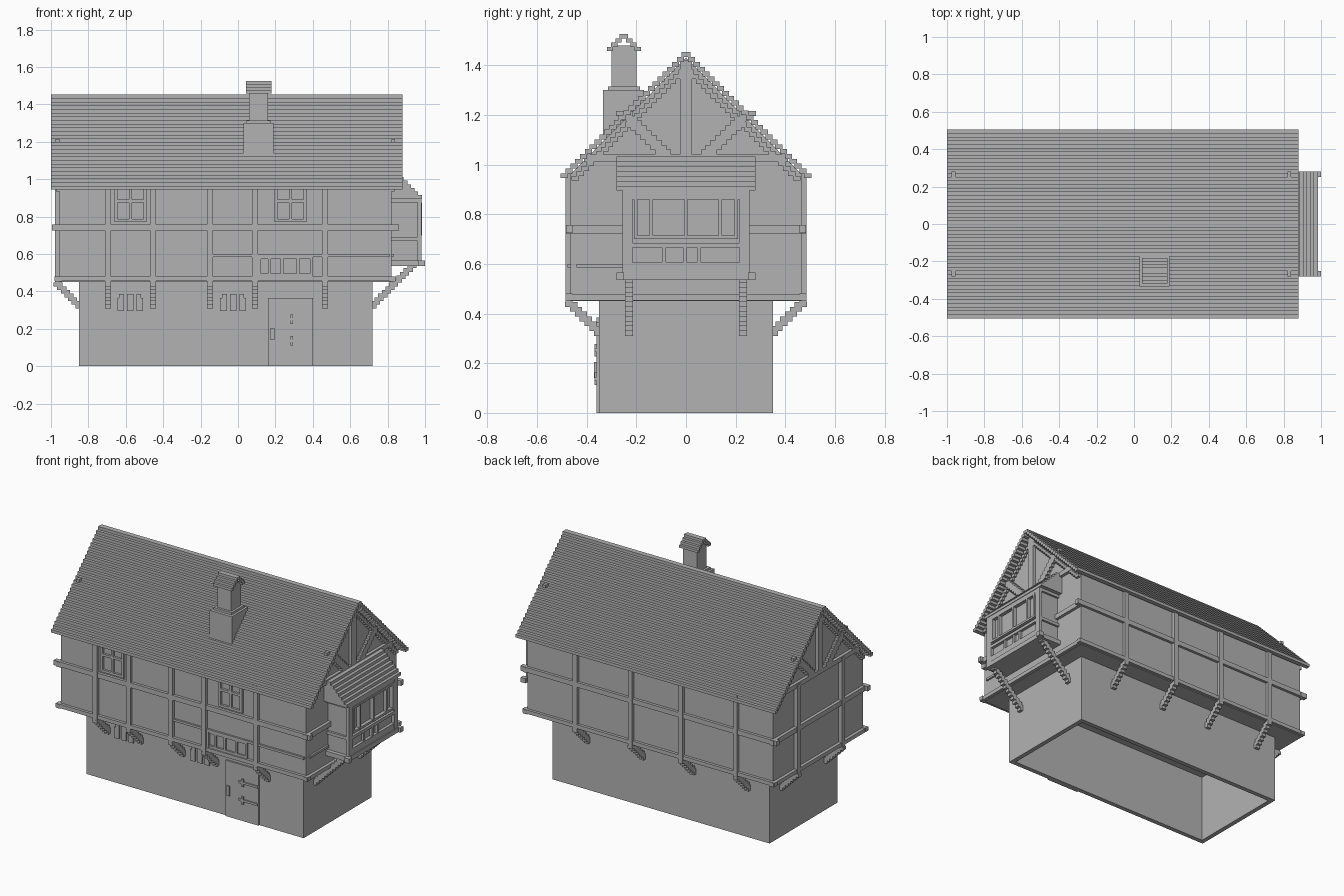
import bpy
import bmesh
from mathutils import Vector

default_cube = bpy.data.objects.get("Cube")
if default_cube:
    bpy.data.objects.remove(default_cube, do_unlink=True)

grey = bpy.data.materials.new("plain grey")
grey.use_nodes = True
colour = (0.45, 0.45, 0.45, 1)
grey.diffuse_color = colour
grey.node_tree.nodes["Principled BSDF"].inputs["Base Color"].default_value = colour

STEP = 0.0195            # height of one roof course or strut step
FLOOR, EAVE = 0.45, 0.945
GROUND_FRONT, GROUND_EAST, GROUND_WEST = 0.35, 0.72, 0.85
WALL_FRONT, WALL_EAST, WALL_WEST = 0.466, 0.82, 0.955
BEAM = 0.02              # how far timbers stand proud


def finish(name, bm):
    bmesh.ops.recalc_face_normals(bm, faces=bm.faces)
    mesh = bpy.data.meshes.new(name)
    bm.to_mesh(mesh)
    bm.free()
    mesh.materials.append(grey)
    obj = bpy.data.objects.new(name, mesh)
    bpy.context.collection.objects.link(obj)
    return obj


def part(name, boxes):
    """One object made of boxes (x0, x1, y0, y1, z0, z1)."""
    bm = bmesh.new()
    for x0, x1, y0, y1, z0, z1 in boxes:
        cube = bmesh.ops.create_cube(bm, size=1)["verts"]
        bmesh.ops.scale(bm, vec=Vector((x1 - x0, y1 - y0, z1 - z0)), verts=cube)
        bmesh.ops.translate(bm, vec=Vector((x0 + x1, y0 + y1, z0 + z1)) / 2, verts=cube)
    return finish(name, bm)


def on_side(side, a0, a1, out0, out1, z0, z1):
    """Box on one side, from its run along the wall and distance outwards."""
    if side == "front":
        return (a0, a1, -out1, -out0, z0, z1)
    if side == "back":
        return (a0, a1, out0, out1, z0, z1)
    if side == "east":
        return (out0, out1, a0, a1, z0, z1)
    return (-out1, -out0, a0, a1, z0, z1)


def extrude_profile(name, points, x0, x1):
    bm = bmesh.new()
    face = bm.faces.new([bm.verts.new((x0, y, z)) for y, z in points])
    new = bmesh.ops.extrude_face_region(bm, geom=[face])["geom"]
    verts = [v for v in new if isinstance(v, bmesh.types.BMVert)]
    bmesh.ops.translate(bm, vec=(x1 - x0, 0, 0), verts=verts)
    return finish(name, bm)


def strut(side, centre, base, steps):
    return [on_side(side, centre - 0.016, centre + 0.016,
                    max(base - 0.01, base + (i - 1.5) * STEP), base + (i + 1) * STEP,
                    0.31 + i * STEP, 0.31 + (i + 1) * STEP) for i in range(steps)]


def frame(side, a0, a1, z0, z1, out0, out1, bar, posts=(), rails=()):
    """Rectangular frame with extra upright and level bars."""
    boxes = [on_side(side, p, p + bar, out0, out1, z0, z1) for p in (a0, a1 - bar, *posts)]
    boxes += [on_side(side, a0, a1, out0, out1 - 0.001, z, z + bar) for z in (z0, z1 - bar, *rails)]
    return boxes


# Hollow ground storey
T = 0.03
part("ground_walls", [
    on_side(s, -GROUND_WEST, GROUND_EAST, GROUND_FRONT - T, GROUND_FRONT, 0, FLOOR)
    for s in ("front", "back")] + [
    on_side("east", T - GROUND_FRONT, GROUND_FRONT - T, GROUND_EAST - T, GROUND_EAST, 0, FLOOR),
    on_side("west", T - GROUND_FRONT, GROUND_FRONT - T, GROUND_WEST - T, GROUND_WEST, 0, FLOOR)])

# Upper storey with both gables
extrude_profile("upper_storey", [
    (-WALL_FRONT, FLOOR), (WALL_FRONT, FLOOR), (WALL_FRONT, 0.96),
    (0, 1.43), (-WALL_FRONT, 0.96)], -WALL_WEST, WALL_EAST)

# Stepped roof courses
courses = []
for i in range(26):
    outer = 0.505 - i * STEP
    inner = max(0, outer - 1.5 * STEP)
    z = EAVE + i * STEP
    courses += [on_side(s, -1, 0.88, inner, outer, z, z + STEP) for s in ("front", "back")]
part("roof", courses)

# Level beams, crossing at the corners
beams = []
for z0, z1, reach in ((0.455, 0.48, 0.025), (0.725, 0.757, 0.04)):
    for s in ("front", "back"):
        beams.append(on_side(s, -WALL_WEST - reach, WALL_EAST + reach,
                             WALL_FRONT - 0.01, WALL_FRONT + BEAM - 0.002, z0, z1))
    for s, wall in (("east", WALL_EAST), ("west", WALL_WEST)):
        beams.append(on_side(s, -WALL_FRONT - BEAM, WALL_FRONT + BEAM,
                             wall - 0.01, wall + BEAM, z0 - 0.003, z1 - 0.003))
beams.append(on_side("front", -0.135, 0.81, WALL_FRONT, WALL_FRONT + 0.012, 0.585, 0.6))
beams.append(on_side("east", -0.44, -0.25, WALL_EAST, WALL_EAST + 0.012, 0.585, 0.6))
part("level_beams", beams)

# Posts with stepped struts beneath
posts, struts = [], []
for s, places in (("front", (-0.695, -0.455, -0.15, 0.09, 0.465)),
                  ("back", (-0.695, -0.3, 0.065, 0.465))):
    for p in places:
        posts.append(on_side(s, p - 0.016, p + 0.016, WALL_FRONT - 0.01,
                             WALL_FRONT + BEAM, 0.44, 0.98))
        struts += strut(s, p, GROUND_FRONT, 7)
for p in (-0.23, 0.23):
    posts.append(on_side("west", p - 0.016, p + 0.016, WALL_WEST - 0.01,
                         WALL_WEST + BEAM + 0.003, 0.44, 1.03))
    struts += strut("west", p, GROUND_WEST, 7)
    struts += strut("east", p, GROUND_EAST, 12)
part("posts", posts)
part("struts", struts)

# Gable timbers: tie beam, king post and stepped braces
for s, wall in (("east", WALL_EAST), ("west", WALL_WEST)):
    out = wall + BEAM
    timbers = [on_side(s, -0.41, 0.41, wall, out, 1.01, 1.04),
               on_side(s, -0.025, 0.025, wall, out, 1.04, 1.42)]
    for i in range(9):
        near, z = 0.06 + i * STEP, 1.04 + i * STEP
        for a, b in ((near, near + 0.065), (-near - 0.065, -near)):
            timbers.append(on_side(s, a, b, wall, out, z, z + STEP))
    for i in range(23):
        a, z = 0.45 - i * STEP, 0.935 + i * STEP
        timbers += [on_side(s, a - 0.02, a + 0.01, wall, out - 0.002, z, z + STEP),
                    on_side(s, -a - 0.01, 0.02 - a, wall, out - 0.002, z, z + STEP)]
    part(s + "_gable_timbers", timbers)

# Front windows
for name, x in (("west_window", -0.66), ("middle_window", 0.195)):
    part(name, frame("front", x, x + 0.17, 0.77, 0.97, WALL_FRONT, WALL_FRONT + 0.015,
                     0.016, posts=[x + 0.077], rails=[0.875]))
part("window_strip", frame("front", 0.107, 0.4, 0.48, 0.59, WALL_FRONT, WALL_FRONT + 0.012,
                           0.016, posts=[0.16, 0.228, 0.312]))

# Small ground windows, three panes each, the outer ones with stepped tops
panes = []
for x in (-0.645, -0.095):
    for i in range(3):
        a = x + i * 0.051
        side_cut = (0.01, 0, 0)[i], (0, 0, 0.01)[i]
        panes.append(on_side("front", a, a + 0.035, GROUND_FRONT, GROUND_FRONT + 0.01,
                             0.295, 0.365))
        panes.append(on_side("front", a + side_cut[0], a + 0.035 - side_cut[1], GROUND_FRONT,
                             GROUND_FRONT + 0.01, 0.365, 0.385))
part("ground_windows", panes)

# Door with handle and cross-shaped hinges
door_face = GROUND_FRONT + 0.01
part("door", [on_side("front", 0.16, 0.4, GROUND_FRONT - 0.01, door_face, 0, 0.365)])
part("door_handle", [on_side("front", 0.175, 0.195, door_face, door_face + 0.01, 0.14, 0.205)])
hinges = []
for z in (0.13, 0.245):
    hinges += [on_side("front", 0.26, 0.4, door_face, door_face + 0.008, z, z + 0.014),
               on_side("front", 0.28, 0.295, door_face, door_face + 0.009, z - 0.018, z + 0.032)]
part("door_hinges", hinges)

# Bay on the east end
BAY, EDGE = 0.96, 0.98
part("bay_body", [(WALL_EAST, BAY, -0.24, 0.24, 0.54, 0.92)])
part("bay_sill", [(WALL_EAST, 0.985, -0.265, 0.265, 0.535, 0.565),
                  (0.965, 1, -0.28, -0.25, 0.535, 0.565),
                  (0.965, 1, 0.25, 0.28, 0.535, 0.565)])
bay = frame("east", -0.255, 0.255, 0.565, 0.9, BAY, EDGE, 0.04)
bay.append(on_side("east", -0.25, 0.25, BAY, EDGE, 0.665, 0.685))
bay += [on_side("east", a, a + 0.016, BAY, EDGE - 0.003, 0.565, 0.67)
        for a in (-0.097, -0.012, 0.045)]
bay += frame("east", -0.21, 0.21, 0.7, 0.875, BAY, EDGE + 0.004, 0.014,
             posts=[-0.146, -0.007, 0.13])
for s in ("front", "back"):
    bay += [on_side(s, WALL_EAST, EDGE - 0.002, 0.24, 0.254, z, z + 0.02)
            for z in (0.67, 0.875)]
part("bay_timbers", bay)
part("bay_roof", [(WALL_EAST, EDGE + 0.003 - i * STEP, -0.28, 0.28,
                   0.895 + i * STEP, 0.895 + (i + 1) * STEP) for i in range(7)])

# Chimney with stepped cap
part("chimney", [(0.03, 0.19, -0.335, -0.17, 1.1, 1.3),
                 (0.045, 0.175, -0.315, -0.185, 1.3, 1.315),
                 (0.06, 0.16, -0.3, -0.2, 1.315, 1.48)])
cap = []
for i in range(4):
    half = 0.068 - i * 0.017
    z = 1.457 + i * 0.017
    cap += [(0.042, 0.178, -0.25 - half, -0.25 - half + 0.025, z, z + 0.017),
            (0.042, 0.178, -0.25 + half - 0.025, -0.25 + half, z, z + 0.017)]
part("chimney_cap", cap)
